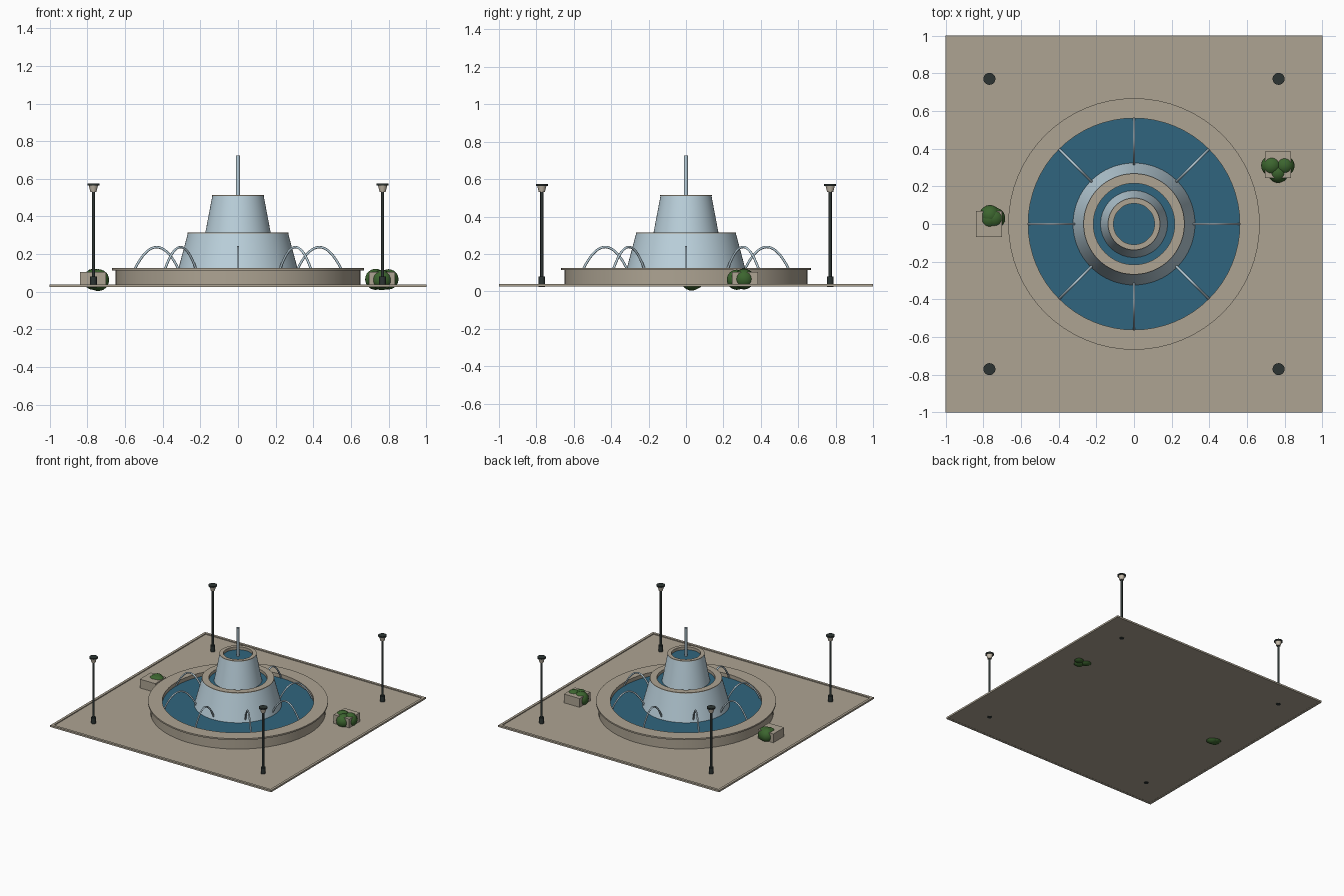
import bpy, bmesh, math
from mathutils import Vector

if "Cube" in bpy.data.objects:
    bpy.data.objects.remove(bpy.data.objects["Cube"])


def material(name, rgb):
    m = bpy.data.materials.new(name)
    m.diffuse_color = (*rgb, 1)
    m.use_nodes = True
    m.node_tree.nodes["Principled BSDF"].inputs["Base Color"].default_value = m.diffuse_color
    return m


STONE = material("sand stone", (0.42, 0.37, 0.29))
WATER = material("pool water", (0.03, 0.13, 0.21))
VEIL = material("falling water", (0.50, 0.64, 0.72))
IRON = material("dark iron", (0.025, 0.034, 0.032))
GLASS = material("lamp glass", (0.55, 0.49, 0.40))
LEAF = material("leaf green", (0.045, 0.13, 0.028))


def finish(name, bm, mat, smooth=False):
    me = bpy.data.meshes.new(name)
    bmesh.ops.recalc_face_normals(bm, faces=bm.faces)
    bm.to_mesh(me)
    bm.free()
    me.materials.append(mat)
    ob = bpy.data.objects.new(name, me)
    bpy.context.collection.objects.link(ob)
    if smooth:
        bpy.ops.object.select_all(action='DESELECT')
        ob.select_set(True)
        bpy.context.view_layer.objects.active = ob
        bpy.ops.object.shade_smooth_by_angle(angle=math.radians(35))
    return ob


def lathe(name, profile, mat, at=(0, 0), segs=64, closed=False, smooth=True):
    """Revolve (radius, z) points; zero radius closes the end."""
    bm = bmesh.new()
    vs = [bm.verts.new((r + at[0], at[1], z)) for r, z in profile]
    pairs = list(zip(vs, vs[1:])) + ([(vs[-1], vs[0])] if closed else [])
    edges = [bm.edges.new(p) for p in pairs]
    bmesh.ops.spin(bm, geom=vs + edges, cent=(*at, 0), axis=(0, 0, 1),
                   angle=math.tau, steps=segs, use_merge=True)
    bmesh.ops.remove_doubles(bm, verts=bm.verts, dist=1e-5)
    return finish(name, bm, mat, smooth)


def box(name, lo, hi, mat):
    bm = bmesh.new()
    bmesh.ops.create_cube(bm, size=1)
    for v in bm.verts:
        v.co = [(a + b) / 2 + c * (b - a) for a, b, c in zip(lo, hi, v.co)]
    return finish(name, bm, mat)


# Square plaza with a raised kerb
box("plaza", (-0.99, -0.99, 0.026), (0.99, 0.99, 0.032), STONE)
for s in (-1, 1):
    x0, x1 = sorted((s, s * 0.98))
    box("kerb_side", (x0, -1, 0.025), (x1, 1, 0.039), STONE)
    box("kerb_end", (-0.98, x0, 0.025), (0.98, x1, 0.039), STONE)

# Main basin: wall, overhanging coping and pool
lathe("basin", [(0.65, 0.03), (0.65, 0.113), (0.668, 0.113), (0.668, 0.125),
                (0.562, 0.125), (0.562, 0.03)], STONE, closed=True)
lathe("basin_water", [(0, 0.095), (0.565, 0.095)], WATER)

# Two tapering tiers of falling water, each with a stone rim and a small pool
for name, rb, zb, rt, zt, ri in (("lower", 0.328, 0.08, 0.266, 0.312, 0.216),
                                 ("upper", 0.179, 0.285, 0.136, 0.512, 0.109)):
    lathe(name + "_tier", [(rb, zb), (rt, zt)], VEIL)
    lathe(name + "_rim", [(rt + 0.002, zt - 0.003), (rt + 0.002, zt + 0.003),
                          (ri, zt + 0.003), (ri, zt - 0.03)], STONE)
    lathe(name + "_water", [(0, zt - 0.02), (ri + 0.002, zt - 0.02)], WATER)

# Central jet, open ended
lathe("central_jet", [(0.010, 0.485), (0.010, 0.725)], VEIL, segs=16)

# Eight arching jets
for i in range(8):
    a = i * math.pi / 4
    cu = bpy.data.curves.new("arc_jet", 'CURVE')
    cu.dimensions = '3D'
    cu.bevel_depth = 0.0065
    cu.bevel_resolution = 2
    sp = cu.splines.new('POLY')
    n = 20
    sp.points.add(n)
    for k, p in enumerate(sp.points):
        r = 0.305 + 0.253 * k / n
        z = 0.237 - 8.6 * (r - 0.432) ** 2
        p.co = (r * math.cos(a), r * math.sin(a), z, 1)
    cu.materials.append(VEIL)
    bpy.context.collection.objects.link(bpy.data.objects.new("arc_jet", cu))

# Four corner lamps
for sx in (-1, 1):
    for sy in (-1, 1):
        at = (sx * 0.768, sy * 0.771)
        lathe("lamp_base", [(0, 0.024), (0.018, 0.024), (0.018, 0.08), (0, 0.08)],
              IRON, at, 16)
        lathe("lamp_pole", [(0.0085, 0.07), (0.0085, 0.535)], IRON, at, 12)
        lathe("lamp_lantern", [(0, 0.53), (0.016, 0.53), (0.025, 0.566), (0, 0.566)],
              GLASS, at, 16)
        lathe("lamp_cap", [(0, 0.564), (0.032, 0.564), (0.032, 0.574), (0, 0.574)],
              IRON, at, 20)

# Planters with rounded bushes: centre, then (x, y, z, radius) of each clump
planters = (
    ((-0.77, 0.0), ((-0.765, 0.045, 0.067, 0.056), (-0.742, 0.03, 0.062, 0.058),
                    (-0.768, 0.025, 0.065, 0.055))),
    ((0.765, 0.315), ((0.731, 0.31, 0.066, 0.056), (0.765, 0.272, 0.062, 0.054),
                      (0.799, 0.31, 0.066, 0.054))),
)
for (x, y), clumps in planters:
    box("planter", (x - 0.07, y - 0.07, 0.03), (x + 0.07, y + 0.07, 0.104), STONE)
    for cx, cy, cz, r in clumps:
        bm = bmesh.new()
        bmesh.ops.create_icosphere(bm, subdivisions=3, radius=r)
        bmesh.ops.translate(bm, verts=bm.verts, vec=Vector((cx, cy, cz)))
        finish("bush_clump", bm, LEAF, True)
